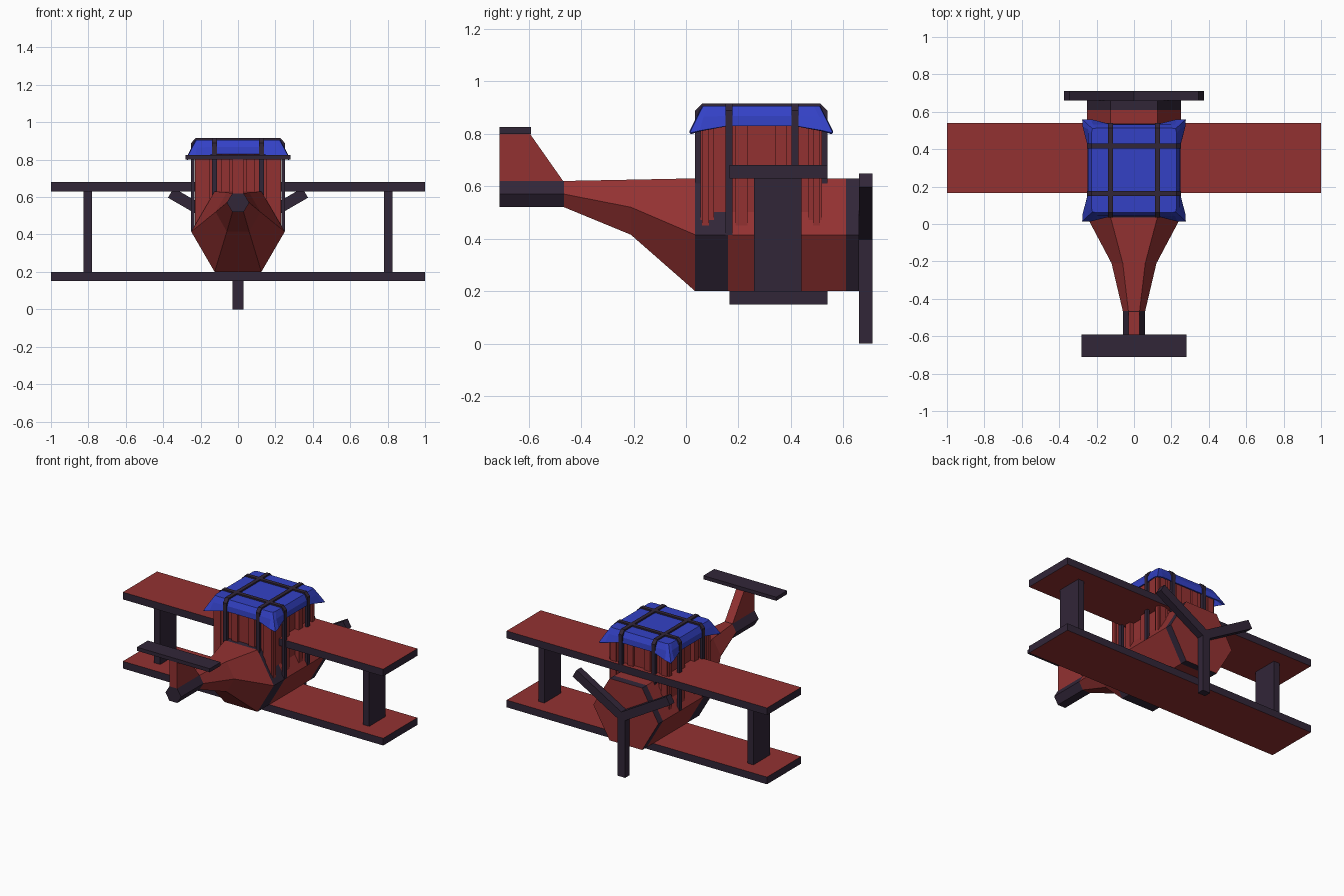
import bpy, bmesh, math
from mathutils import Matrix, Vector

if "Cube" in bpy.data.objects:
    bpy.data.objects.remove(bpy.data.objects["Cube"])


def material(name, colour):
    m = bpy.data.materials.new(name)
    m.diffuse_color = (*colour, 1)
    m.use_nodes = True
    m.node_tree.nodes["Principled BSDF"].inputs["Base Color"].default_value = m.diffuse_color
    return m


RED = material("red paint", (0.29, 0.031, 0.031))
DARK = material("dark trim", (0.031, 0.019, 0.039))
BLUE = material("blue cloth", (0.033, 0.053, 0.56))


def finish(name, bm, mats, rule=None):
    bmesh.ops.recalc_face_normals(bm, faces=bm.faces)
    if rule:
        for f in bm.faces:
            f.material_index = rule(f)
    me = bpy.data.meshes.new(name)
    bm.to_mesh(me)
    bm.free()
    for m in mats:
        me.materials.append(m)
    ob = bpy.data.objects.new(name, me)
    bpy.context.collection.objects.link(ob)
    return ob


def box(name, lo, hi, mats, rule=None, turn=None):
    bm = bmesh.new()
    lo, hi = Vector(lo), Vector(hi)
    bmesh.ops.create_cube(bm, size=1)
    for v in bm.verts:
        v.co = (lo + hi) / 2 + v.co * (hi - lo)
        if turn:
            v.co = turn @ v.co
    return finish(name, bm, mats, rule)


def loft(name, rings, mats, rule=None, start=True, end=True):
    bm = bmesh.new()
    vs = [[bm.verts.new(p) for p in r] for r in rings]
    n = len(vs[0])
    for a, b in zip(vs, vs[1:]):
        for i in range(n):
            j = (i + 1) % n
            bm.faces.new((a[i], a[j], b[j], b[i]))
    if start:
        bm.faces.new(vs[0])
    if end:
        bm.faces.new(vs[-1])
    return finish(name, bm, mats, rule)


# Six-sided fuselage: y, half width, bottom, middle, top
stations = [(-0.71, 0.06, 0.52, 0.57, 0.62), (-0.465, 0.06, 0.52, 0.57, 0.62),
            (-0.21, 0.12, 0.415, 0.52, 0.625), (0.035, 0.25, 0.20, 0.415, 0.63),
            (0.16, 0.25, 0.20, 0.415, 0.63), (0.61, 0.25, 0.20, 0.415, 0.63),
            (0.66, 0.25, 0.20, 0.415, 0.63)]
rings = [[(w / 2, y, b), (w, y, m), (w / 2, y, t), (-w / 2, y, t), (-w, y, m), (-w / 2, y, b)]
         for y, w, b, m, t in stations]


def fuselage_colour(f):
    y = f.calc_center_median().y
    if y > 0.655:
        return 0
    return 1 if y < -0.5 or 0.035 < y < 0.16 or y > 0.61 else 0


loft("fuselage", rings, [RED, DARK], fuselage_colour)

# Tail fin and tailplane
fin = [(-0.71, 0.615), (-0.465, 0.615), (-0.595, 0.80), (-0.71, 0.80)]
loft("tail_fin", [[(x, y, z) for y, z in fin] for x in (-0.03, 0.03)], [RED])
box("tailplane", (-0.28, -0.71, 0.80), (0.28, -0.59, 0.825), [DARK])

# Wings with dark edges, and their struts
flat = lambda f: 0 if abs(f.normal.z) > 0.5 else 1
for name, z in (("lower_wing", 0.15), ("upper_wing", 0.63)):
    box(name, (-1, 0.165, z), (1, 0.54, z + 0.05), [RED, DARK], flat)
for s, side in ((-1, "left"), (1, "right")):
    box(side + "_strut", (s * 0.803 - 0.023, 0.26, 0.195), (s * 0.803 + 0.023, 0.44, 0.635), [DARK])

# Three-bladed propeller
hub = Vector((0, 0, 0.415))
for i in range(3):
    turn = Matrix.Translation(hub) @ Matrix.Rotation(math.radians(120 * i), 4, 'Y')
    box(f"propeller_blade_{i + 1}", (-0.03, 0.66, -0.415), (0.03, 0.71, 0), [DARK], None, turn)

# Red bale on top with upright folds
CY = 0.287
box("bale", (-0.2, CY - 0.215, 0.44), (0.2, CY + 0.215, 0.895), [RED])
for s in (-1, 1):
    for i, (y, w) in enumerate(((0.074, 0.026), (0.212, 0.046), (0.362, 0.046), (0.497, 0.026))):
        x = sorted((s * 0.15, s * 0.23))
        box("side_fold", (x[0], y - w / 2, 0.43), (x[1], y + w / 2, 0.87), [RED])
    for x, w in ((-0.195, 0.045), (-0.065, 0.045), (0.065, 0.045), (0.195, 0.045)):
        y = sorted((CY + s * 0.18, CY + s * 0.232))
        box("end_fold", (x - w / 2, y[0], 0.44), (x + w / 2, y[1], 0.87), [RED])

# Blue cloth cover with flared corners: one corner of each ring, mirrored round
top = [(0.228, 0.13, 0.905), (0.228, 0.2, 0.905), (0.222, 0.222, 0.905),
       (0.2, 0.226, 0.905), (0.125, 0.226, 0.905)]
middle = [(0.247, 0.13, 0.868), (0.247, 0.22, 0.865), (0.247, 0.245, 0.86),
          (0.22, 0.245, 0.865), (0.125, 0.245, 0.868)]
rim = [(0.248, 0.13, 0.83), (0.275, 0.235, 0.812), (0.277, 0.273, 0.803),
       (0.23, 0.273, 0.812), (0.125, 0.247, 0.83)]


def mirror_round(corner):
    ring = []
    for sx, sy in ((1, 1), (-1, 1), (-1, -1), (1, -1)):
        pts = corner if sx * sy > 0 else corner[::-1]
        ring += [(sx * x, CY + sy * y, z) for x, y, z in pts]
    return ring


cloth = loft("cloth_cover", [mirror_round(c) for c in (top, middle, rim)], [BLUE], end=False)
thick = cloth.modifiers.new("thickness", 'SOLIDIFY')
thick.thickness = 0.008


# Straps bent over the cover
def strap(name, along_x, centre, half, low):
    w, t = 0.0135, 0.02
    path = [(half, low), (half, 0.888), (half - 0.026, 0.915)]
    inner = [(half - t, low), (half - t, 0.88), (half - 0.036, 0.895)]
    path += [(-h, z) for h, z in reversed(path)]
    inner += [(-h, z) for h, z in reversed(inner)]
    place = (lambda h, d, z: (h, centre + d, z)) if along_x else (lambda h, d, z: (centre + d, CY + h, z))
    loft(name, [[place(*p) for p in ((o[0], -w, o[1]), (o[0], w, o[1]), (i[0], w, i[1]), (i[0], -w, i[1]))]
                for o, i in zip(path, inner)], [DARK])


for i, y in enumerate((0.164, 0.416)):
    strap(f"cross_strap_{i + 1}", True, y, 0.252, 0.415)
for i, x in enumerate((-0.126, 0.126)):
    strap(f"long_strap_{i + 1}", False, x, 0.252, 0.61)
